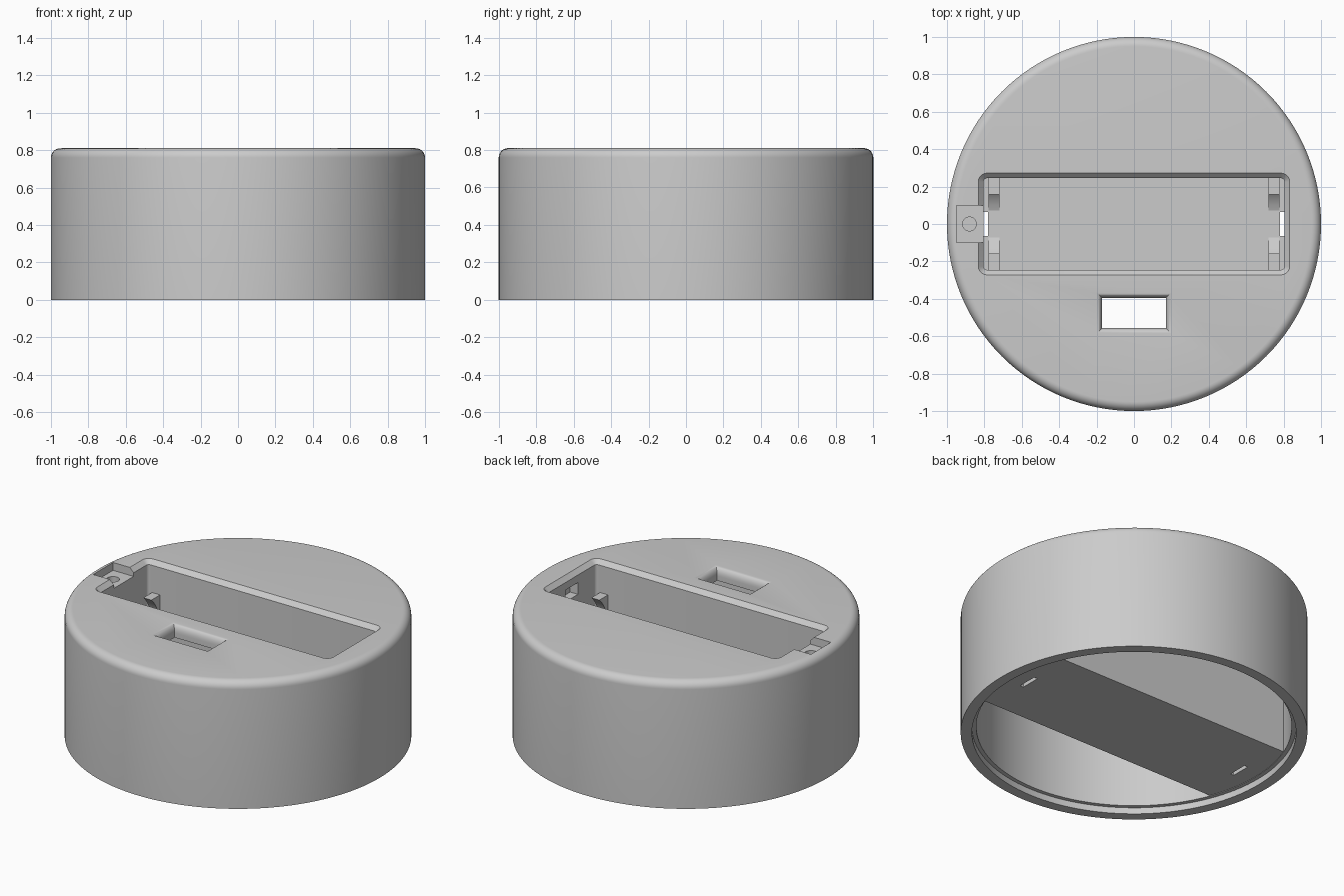
import bpy
import bmesh
from math import cos, sin, pi, radians

cube = bpy.data.objects.get("Cube")
if cube:
    bpy.data.objects.remove(cube, do_unlink=True)

grey = bpy.data.materials.new("light_grey")
grey.use_nodes = True
grey.diffuse_color = (0.6, 0.6, 0.6, 1)
grey.node_tree.nodes["Principled BSDF"].inputs["Base Color"].default_value = (0.6, 0.6, 0.6, 1)

TOP = 0.81
FLOOR = 0.21      # inside floor of the compartment
STEP = 0.04       # height of the lip around the open underside


def loft(name, rings):
    """Closed solid through equal-length rings of points, capped at both ends."""
    bm = bmesh.new()
    loops = [[bm.verts.new(p) for p in ring] for ring in rings]
    n = len(loops[0])
    for a, b in zip(loops, loops[1:]):
        for i in range(n):
            j = (i + 1) % n
            bm.faces.new((a[i], a[j], b[j], b[i]))
    bm.faces.new(loops[0][::-1])
    bm.faces.new(loops[-1])
    bmesh.ops.recalc_face_normals(bm, faces=bm.faces)
    mesh = bpy.data.meshes.new(name)
    bm.to_mesh(mesh)
    bm.free()
    obj = bpy.data.objects.new(name, mesh)
    mesh.materials.append(grey)
    bpy.context.collection.objects.link(obj)
    return obj


def circle(r, z, n=128, x=0):
    return [(x + r * cos(2 * pi * i / n), r * sin(2 * pi * i / n), z) for i in range(n)]


def rounded_rect(hx, hy, z, r, steps=5):
    pts = []
    for k, (sx, sy) in enumerate([(1, 1), (-1, 1), (-1, -1), (1, -1)]):
        for s in range(steps + 1):
            a = (k + s / steps) * pi / 2
            pts.append((sx * (hx - r) + r * cos(a), sy * (hy - r) + r * sin(a), z))
    return pts


def rect(x0, x1, y0, y1, z):
    return [(x0, y0, z), (x1, y0, z), (x1, y1, z), (x0, y1, z)]


def block(name, x0, x1, y0, y1, z0, z1):
    return loft(name, [rect(x0, x1, y0, y1, z) for z in (z0, z1)])


def boolean(target, tool, operation):
    mod = target.modifiers.new(operation, 'BOOLEAN')
    mod.operation = operation
    mod.solver = 'EXACT'
    mod.object = tool
    bpy.context.view_layer.objects.active = target
    bpy.ops.object.modifier_apply(modifier=mod.name)
    bpy.data.objects.remove(tool, do_unlink=True)


def smooth(obj):
    bpy.ops.object.select_all(action='DESELECT')
    obj.select_set(True)
    bpy.context.view_layer.objects.active = obj
    bpy.ops.object.shade_smooth_by_angle(angle=radians(30))


# Round housing: hollow cup, stepped lip below, rounded top edge
fillet = 0.05
profile = [(0.91, 0.73), (0.91, STEP), (0.935, STEP), (0.935, 0), (1, 0)]
for i in range(9):
    a = i / 8 * pi / 2
    profile.append((1 - fillet + fillet * cos(a), TOP - fillet + fillet * sin(a)))
housing = loft("housing", [circle(r, z) for r, z in profile])

# Solid block across the housing that holds the compartment
half, radius = 0.33, 0.92
outline = []
for side in (1, -1):
    for i in range(17):
        y = side * half * (i / 8 - 1)
        outline.append((side * (radius ** 2 - y ** 2) ** 0.5, y))
bar = loft("bar", [[(x, y, z) for x, y in outline] for z in (STEP + 0.003, 0.75)])
boolean(housing, bar, 'UNION')

# Long compartment with a chamfered mouth
pocket = loft("pocket", [
    rounded_rect(0.805, 0.245, FLOOR, 0.02),
    rounded_rect(0.805, 0.245, TOP - 0.027, 0.02),
    rounded_rect(0.832, 0.272, TOP, 0.045),
    rounded_rect(0.832, 0.272, TOP + 0.05, 0.045)])
boolean(housing, pocket, 'DIFFERENCE')

# Contact slots through the floor at both ends
for s in (-1, 1):
    x0, x1 = sorted((s * 0.78, s * 0.804))
    boolean(housing, block("slot", x0, x1, -0.063, 0.063, -0.1, FLOOR + 0.1), 'DIFFERENCE')

# Lid latch recess in one end wall, screw notch and hole at the other
boolean(housing, block("latch", 0.78, 0.86, -0.063, 0.063, 0.66, 0.735), 'DIFFERENCE')
boolean(housing, block("notch", -0.95, -0.78, -0.1, 0.1, 0.76, 0.9), 'DIFFERENCE')
boolean(housing, loft("screw", [circle(0.037, z, 32, -0.88) for z in (0.5, 0.8)]), 'DIFFERENCE')

# Rectangular window through the top with rounded-over edges
levels = [(0, 0.5)]
for i in range(7):
    a = i / 6 * pi / 2
    levels.append((0.03 * (1 - cos(a)), TOP - 0.05 + 0.05 * sin(a)))
levels.append((0.03, TOP + 0.05))
window = loft("window", [rect(-0.17 - g, 0.17 + g, -0.555 - g, -0.395 + g * 0.9, z)
                         for g, z in levels])
boolean(housing, window, 'DIFFERENCE')
smooth(housing)

# Four curved cradle clips gripping a round cell
centre, grip = 0.435, 0.235
curve = []
for i in range(17):
    a = radians(48 - i * 7.5)
    curve.append((grip * cos(a), centre + grip * sin(a)))
curve += [(curve[-1][0], FLOOR - 0.01), (0.255, FLOOR - 0.01), (0.255, curve[0][1])]
for sx, end in ((1, "left"), (-1, "right")):
    for sy, side in ((1, "back"), (-1, "front")):
        clip = loft(f"cradle_clip_{end}_{side}",
                    [[(sx * x, sy * y, z) for y, z in curve] for x in (0.72, 0.777)])
        smooth(clip)
